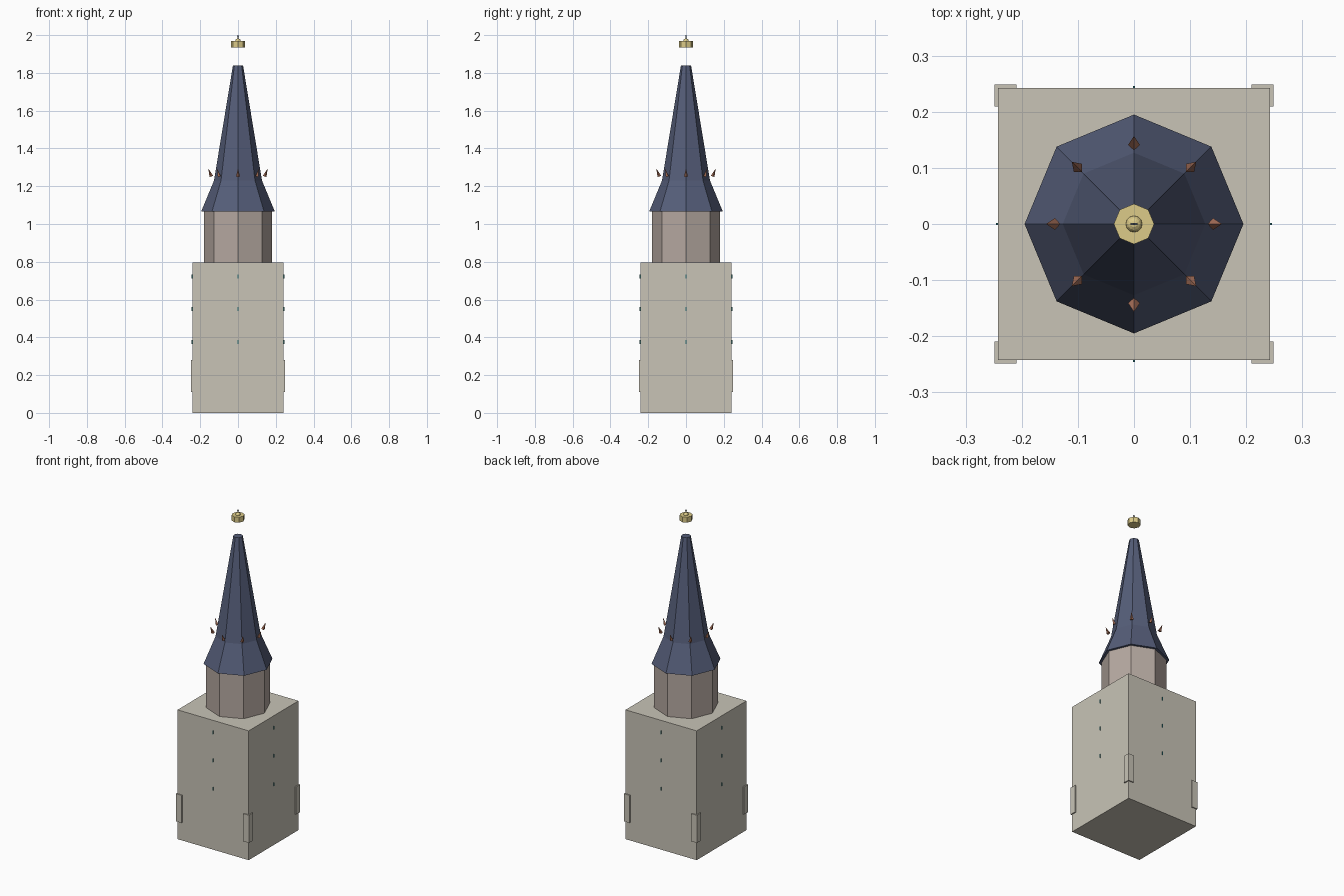
import bpy, bmesh
from math import pi, cos, sin
from mathutils import Vector

if "Cube" in bpy.data.objects:
    bpy.data.objects.remove(bpy.data.objects["Cube"])


def material(name, rgb):
    m = bpy.data.materials.new(name)
    m.diffuse_color = (*rgb, 1)
    m.use_nodes = True
    m.node_tree.nodes["Principled BSDF"].inputs["Base Color"].default_value = m.diffuse_color
    return m


STONE = material("pale_stone", (0.58, 0.55, 0.47))
DRUM = material("warm_stone", (0.46, 0.39, 0.35))
SLATE = material("blue_slate", (0.09, 0.11, 0.19))
GOLD = material("gold", (0.72, 0.60, 0.25))
COPPER = material("copper", (0.38, 0.16, 0.10))
GLASS = material("teal_glass", (0.02, 0.15, 0.16))
IRON = material("iron", (0.10, 0.12, 0.14))


def finish(name, bm, mat):
    bmesh.ops.recalc_face_normals(bm, faces=bm.faces)
    me = bpy.data.meshes.new(name)
    bm.to_mesh(me)
    bm.free()
    me.materials.append(mat)
    ob = bpy.data.objects.new(name, me)
    bpy.context.collection.objects.link(ob)
    return ob


def box(name, centre, size, mat):
    bm = bmesh.new()
    bmesh.ops.create_cube(bm, size=1)
    for v in bm.verts:
        v.co = Vector(a * b + c for a, b, c in zip(v.co, size, centre))
    return finish(name, bm, mat)


def octagon_stack(name, profile, mat, sides=8):
    """Closed solid from (radius, z) rings with corners on the axes."""
    bm = bmesh.new()
    rings = [[bm.verts.new((r * cos(2 * pi * i / sides), r * sin(2 * pi * i / sides), z))
              for i in range(sides)] for r, z in profile]
    for a, b in zip(rings, rings[1:]):
        for i in range(sides):
            j = (i + 1) % sides
            bm.faces.new((a[i], a[j], b[j], b[i]))
    bm.faces.new(rings[0][::-1])
    bm.faces.new(rings[-1])
    return finish(name, bm, mat)


# Square tower with corner blocks
box("tower_body", (0, 0, 0.3975), (0.484, 0.484, 0.795), STONE)
for sx in (-1, 1):
    for sy in (-1, 1):
        box("corner_block", (sx * 0.229, sy * 0.229, 0.195), (0.039, 0.039, 0.17), STONE)

# Narrow window slits, three on each side
for z in (0.375, 0.55, 0.722):
    for k in range(4):
        dx, dy = ((1, 0), (0, 1), (-1, 0), (0, -1))[k]
        size = (0.008, 0.003, 0.022) if dx else (0.003, 0.008, 0.022)
        box("window_slit", (dx * 0.242, dy * 0.242, z), size, GLASS)

# Octagonal drum and flared spire
octagon_stack("drum", [(0.18, 0.79), (0.18, 1.07)], DRUM)
octagon_stack("spire", [(0.195, 1.066), (0.127, 1.23), (0.027, 1.838)], SLATE)

# Ring of leaning spikes above the flare
for k in range(8):
    a = k * pi / 4
    out, side = Vector((cos(a), sin(a), 0)), Vector((-sin(a), cos(a), 0))
    axis = (out * 0.36 + Vector((0, 0, 0.93))).normalized()
    lean = axis.cross(side)
    base = out * 0.141 + Vector((0, 0, 1.252))
    bm = bmesh.new()
    ring = [bm.verts.new(base + d * 0.0105) for d in (lean, side, -lean, -side)]
    tip = bm.verts.new(base + axis * 0.044)
    for i in range(4):
        bm.faces.new((ring[i], ring[(i + 1) % 4], tip))
    bm.faces.new(ring)
    finish("spike", bm, COPPER)

# Finial floating over the tip: gold collar, ball and thin rod with cross bar
octagon_stack("finial_collar", [(0.036, 1.935), (0.036, 1.968)], GOLD)
bm = bmesh.new()
bmesh.ops.create_uvsphere(bm, u_segments=12, v_segments=8, radius=0.015)
bmesh.ops.translate(bm, verts=bm.verts, vec=(0, 0, 1.967))
finish("finial_ball", bm, GOLD)
box("finial_rod", (0, 0, 1.988), (0.004, 0.004, 0.024), IRON)
box("finial_bar", (0, 0, 1.993), (0.012, 0.003, 0.003), IRON)
